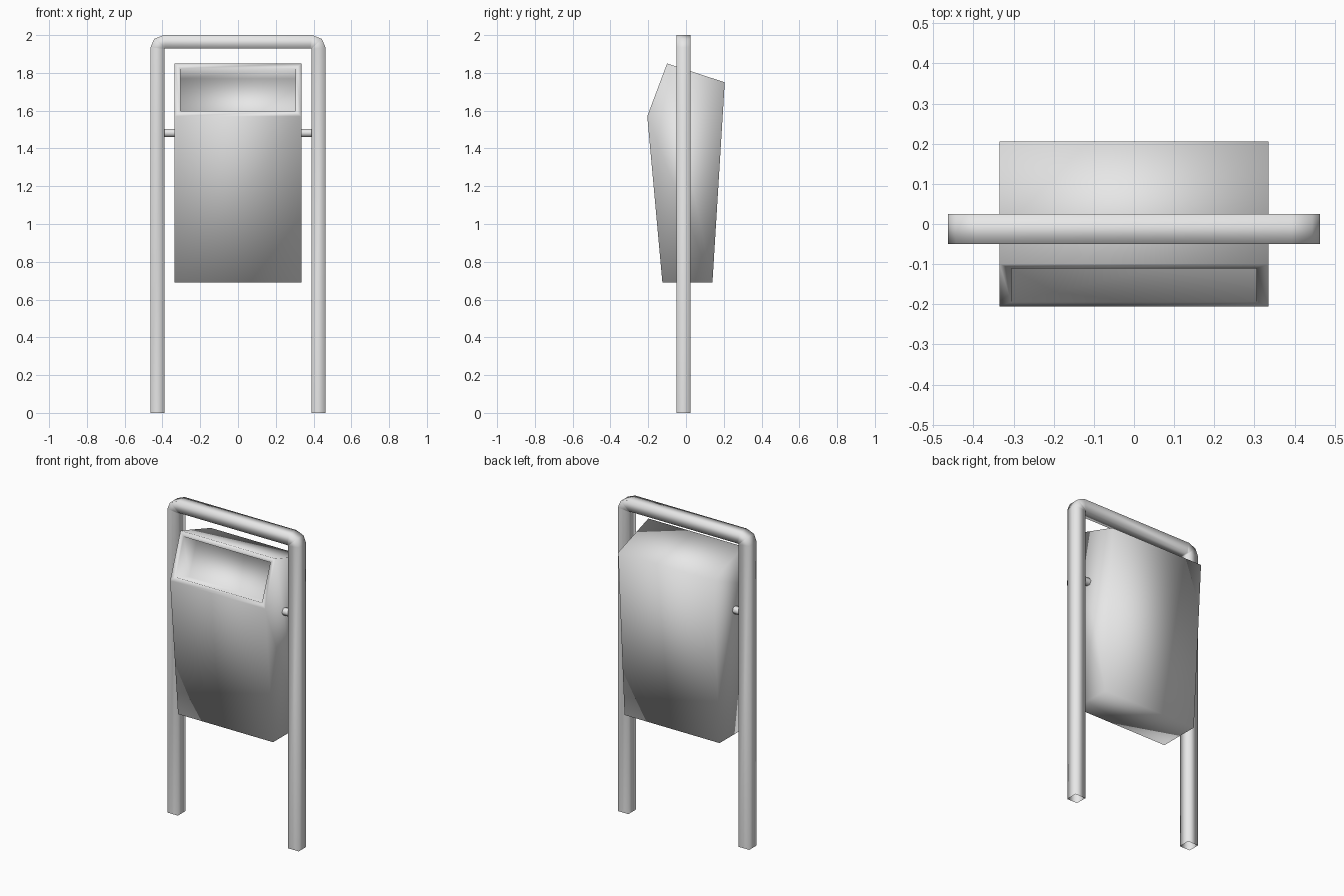
import bpy, bmesh
from math import pi
from mathutils import Matrix, Vector

cube = bpy.data.objects.get("Cube")
if cube:
    bpy.data.objects.remove(cube, do_unlink=True)

# One plain grey for everything
GREY = (0.8, 0.8, 0.8, 1)
grey = bpy.data.materials.new("plain grey")
grey.use_nodes = True
grey.diffuse_color = GREY
grey.node_tree.nodes["Principled BSDF"].inputs["Base Color"].default_value = GREY


def finish(bm, name):
    """Turn a bmesh into a fully smooth, grey object."""
    for face in bm.faces:
        face.smooth = True
    mesh = bpy.data.meshes.new(name)
    bm.to_mesh(mesh)
    bm.free()
    mesh.materials.append(grey)
    obj = bpy.data.objects.new(name, mesh)
    bpy.context.collection.objects.link(obj)
    return obj


# Bin body: side profile (y, z) extruded across the width
HALF = 0.335
profile = [(-0.125, 0.69), (-0.205, 1.57), (-0.1, 1.85), (0.205, 1.75), (0.14, 0.69)]
bm = bmesh.new()
side = bm.faces.new([bm.verts.new((-HALF, y, z)) for y, z in profile])
grown = bmesh.ops.extrude_face_region(bm, geom=[side], use_keep_orig=True)
moved = [v for v in grown["geom"] if isinstance(v, bmesh.types.BMVert)]
bmesh.ops.translate(bm, verts=moved, vec=(2 * HALF, 0, 0))
bmesh.ops.recalc_face_normals(bm, faces=bm.faces)

# Slot: rim on the sloping front face, then a pocket sunk into the body
slope = Vector((0, -0.28, 0.105)).normalized()
slot = max(bm.faces, key=lambda f: f.normal.dot(slope))
bmesh.ops.inset_region(bm, faces=[slot], thickness=0.042, depth=0)
bmesh.ops.inset_individual(bm, faces=[slot], thickness=0, depth=-0.15)
finish(bm, "bin_body")

# Frame: square tube with chamfered top corners, open at the feet
OUT, IN, TOP, UNDER = 0.463, 0.389, 2.0, 1.93
FRONT, BACK = -0.05, 0.025
right_half = [  # outer x, outer z, inner x, inner z
    (OUT, 0, IN, 0),
    (OUT, 1.935, IN, UNDER - 0.005),
    (0.444, 1.98, IN - 0.002, UNDER - 0.002),
    (0.393, TOP, IN - 0.006, UNDER),
]
left_half = [(-ox, oz, -ix, iz) for ox, oz, ix, iz in reversed(right_half)]
bm = bmesh.new()
rings = []
for ox, oz, ix, iz in right_half + left_half:
    corners = [(ox, FRONT, oz), (ox, BACK, oz), (ix, BACK, iz), (ix, FRONT, iz)]
    rings.append([bm.verts.new(c) for c in corners])
for a, b in zip(rings, rings[1:]):
    for i in range(4):
        j = (i + 1) % 4
        bm.faces.new((a[i], a[j], b[j], b[i]))
bmesh.ops.recalc_face_normals(bm, faces=bm.faces)
finish(bm, "tube_frame")

# Short pivot rods joining the body to the legs
for name, sign in (("left_rod", 1), ("right_rod", -1)):
    bm = bmesh.new()
    bmesh.ops.create_cone(bm, cap_ends=False, segments=6, radius1=0.024,
                          radius2=0.024, depth=0.09)
    bm.transform(Matrix.Translation((sign * 0.362, -0.0125, 1.482))
                 @ Matrix.Rotation(pi / 2, 4, "Y"))
    finish(bm, name)
